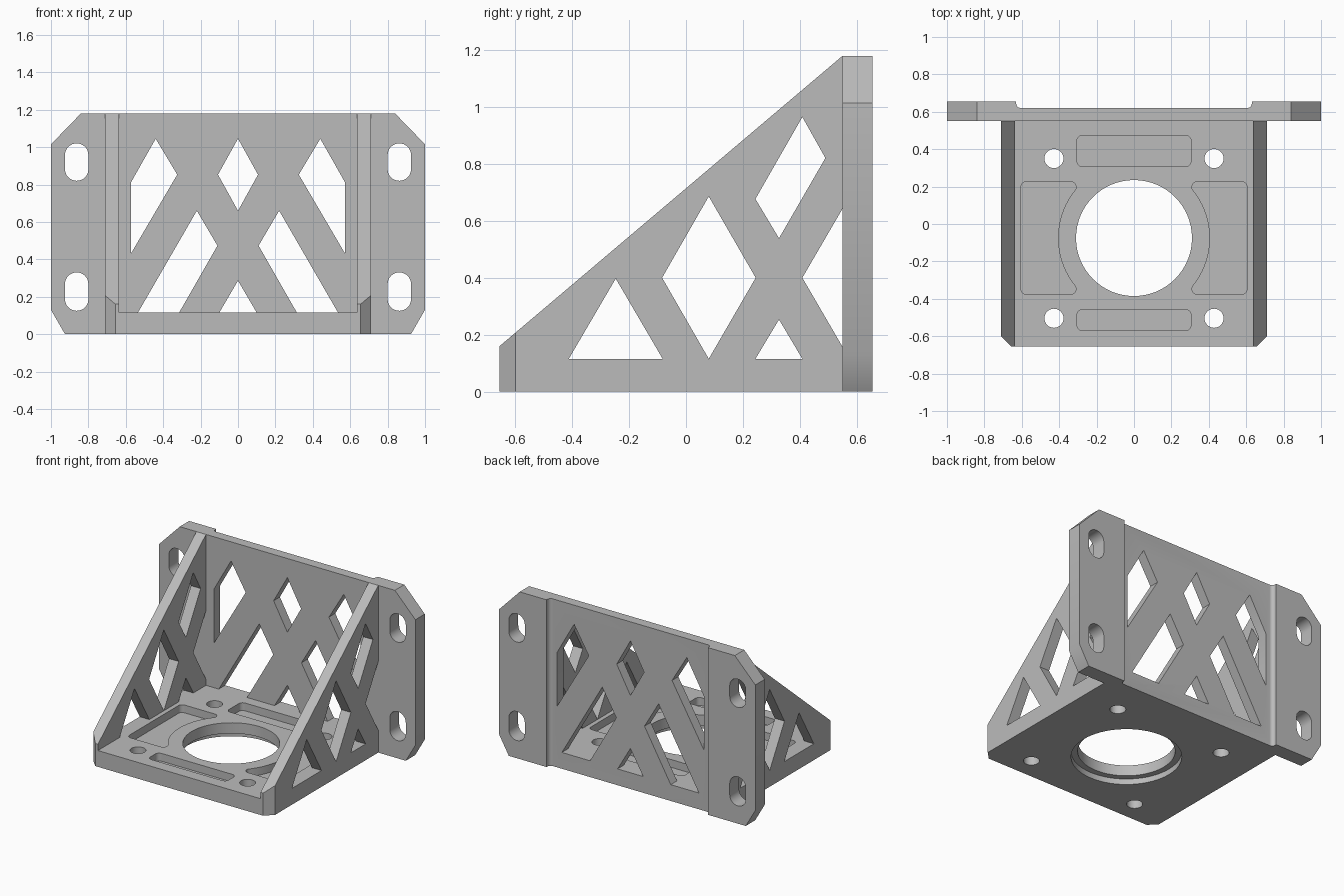
import bpy
import bmesh
from math import sin, cos, radians

if "Cube" in bpy.data.objects:
    bpy.data.objects.remove(bpy.data.objects["Cube"])

grey = bpy.data.materials.new("plain grey")
grey.use_nodes = True
grey.diffuse_color = (0.5, 0.5, 0.5, 1)
grey.node_tree.nodes["Principled BSDF"].inputs["Base Color"].default_value = (0.5, 0.5, 0.5, 1)

FLOOR, TOP, FRONT, WALL, BACK = 0.115, 1.18, -0.655, 0.55, 0.655
INNER, OUTER = 0.635, 0.71
HOLE_Y = -0.075


def arc(cx, cy, r, a0, a1, n=8):
    angles = [radians(a0 + (a1 - a0) * i / n) for i in range(n + 1)]
    return [(cx + r * cos(a), cy + r * sin(a)) for a in angles]


def circle(cx, cy, r, n=64):
    return arc(cx, cy, r, 0, 360, n)[:-1]


def rounded(x0, y0, x1, y1, r):
    return (arc(x1 - r, y1 - r, r, 0, 90) + arc(x0 + r, y1 - r, r, 90, 180)
            + arc(x0 + r, y0 + r, r, 180, 270) + arc(x1 - r, y0 + r, r, 270, 360))


def mirrored(outline):
    return [(-x, y) for x, y in outline]


def both(*outlines):
    return list(outlines) + [mirrored(o) for o in outlines]


def prism(name, outlines, axis, lo, hi):
    """Extrude flat outlines along one axis into a single mesh object."""
    place = {"x": lambda a, b, d: (d, a, b),
             "y": lambda a, b, d: (a, d, b),
             "z": lambda a, b, d: (a, b, d)}[axis]
    bm = bmesh.new()
    for outline in outlines:
        low = [bm.verts.new(place(a, b, lo)) for a, b in outline]
        high = [bm.verts.new(place(a, b, hi)) for a, b in outline]
        bm.faces.new(low)
        bm.faces.new(high)
        for i in range(len(low)):
            j = (i + 1) % len(low)
            bm.faces.new((low[i], low[j], high[j], high[i]))
    bmesh.ops.recalc_face_normals(bm, faces=bm.faces)
    mesh = bpy.data.meshes.new(name)
    bm.to_mesh(mesh)
    bm.free()
    mesh.materials.append(grey)
    obj = bpy.data.objects.new(name, mesh)
    bpy.context.collection.objects.link(obj)
    return obj


def activate(obj):
    bpy.ops.object.select_all(action="DESELECT")
    obj.select_set(True)
    bpy.context.view_layer.objects.active = obj


def cut(obj, outlines, axis, lo, hi):
    cutter = prism("cutter", outlines, axis, lo, hi)
    cutter.hide_render = True
    mod = obj.modifiers.new("cut", "BOOLEAN")
    mod.operation = "DIFFERENCE"
    mod.solver = "EXACT"
    mod.object = cutter
    activate(obj)
    bpy.ops.object.modifier_apply(modifier=mod.name)
    bpy.data.objects.remove(cutter)


# Back plate with clipped corners
half = [(0.925, 0), (1, 0.13), (1, 1.015), (0.84, TOP)]
back_plate = prism("back_plate", [half + mirrored(half)[::-1]], "y", WALL, BACK)

# Shallow filleted relief on the rear between the mounting ears
edge = arc(0.605, 0.645, 0.025, -90, 0) + [(0.63, 0.8)]
cut(back_plate, [edge + mirrored(edge)[::-1]], "z", -0.1, 1.3)

# Mounting slots and lattice windows
slots = both(rounded(0.8, 0.82, 0.925, 1.02, 0.062),
             rounded(0.8, 0.125, 0.925, 0.33, 0.062))
windows = both([(0.44, 1.045), (0.325, 0.853), (0.573, 0.43), (0.573, 0.81)],
               [(0.22, 0.66), (0.11, 0.473), (0.315, FLOOR), (0.535, FLOOR)])
windows += [[(0, 1.045), (0.107, 0.853), (0, 0.66), (-0.107, 0.853)],
            [(0, 0.286), (0.1, FLOOR), (-0.1, FLOOR)]]
cut(back_plate, slots + windows, "y", 0.4, 0.8)

# Base plate with centre bore, underside step and screw holes
base_plate = prism("base_plate", [[(-INNER, FRONT), (INNER, FRONT), (INNER, WALL), (-INNER, WALL)]],
                   "z", 0, FLOOR)
screws = both(circle(0.428, 0.35, 0.051, 32), circle(0.428, -0.504, 0.051, 32))
cut(base_plate, [circle(0, HOLE_Y, 0.31)] + screws, "z", -0.1, 0.3)
cut(base_plate, [circle(0, HOLE_Y, 0.352)], "z", -0.1, 0.04)

# Pockets in the floor: two bars and two curved side pockets
side_pocket = (arc(0.574, 0.197, 0.03, 0, 90) + arc(0.34, 0.197, 0.03, 90, 215)
               + arc(0, HOLE_Y, 0.406, 37, -37, 20)
               + arc(0.34, -0.347, 0.03, 145, 270) + arc(0.574, -0.347, 0.03, 270, 360))
bars = [rounded(-0.305, 0.307, 0.305, 0.474, 0.03),
        rounded(-0.305, -0.57, 0.305, -0.457, 0.03)]
cut(base_plate, bars + both(side_pocket), "z", FLOOR - 0.055, 0.3)

# Sloped side ribs with lattice windows and a chamfered front corner
profile = [(FRONT, 0), (WALL, 0), (WALL, TOP), (FRONT, 0.16)]
rib_windows = [
    [(-0.247, 0.397), (-0.412, FLOOR), (-0.082, FLOOR)],
    [(0.08, 0.686), (0.245, 0.4), (0.08, FLOOR), (-0.084, 0.4)],
    [(0.409, 0.965), (0.49, 0.821), (0.327, 0.539), (0.244, 0.677)],
    [(0.327, 0.253), (0.244, FLOOR), (0.409, FLOOR)],
    [(0.409, 0.4), (0.569, 0.675), (0.569, 0.125)],
]
corner = [(0.645, -0.665), (0.72, -0.59), (0.72, -0.665)]
ribs = []
for name, side in (("left_rib", 1), ("right_rib", -1)):
    rib = prism(name, [profile], "x", side * INNER, side * OUTER)
    cut(rib, rib_windows, "x", side * 0.5, side * 0.9)
    cut(rib, [corner if side > 0 else mirrored(corner)], "z", -0.1, 0.5)
    ribs.append(rib)

# Smooth the round walls, keep the edges crisp
for part in [back_plate, base_plate] + ribs:
    activate(part)
    bpy.ops.object.shade_smooth_by_angle(angle=radians(30))
